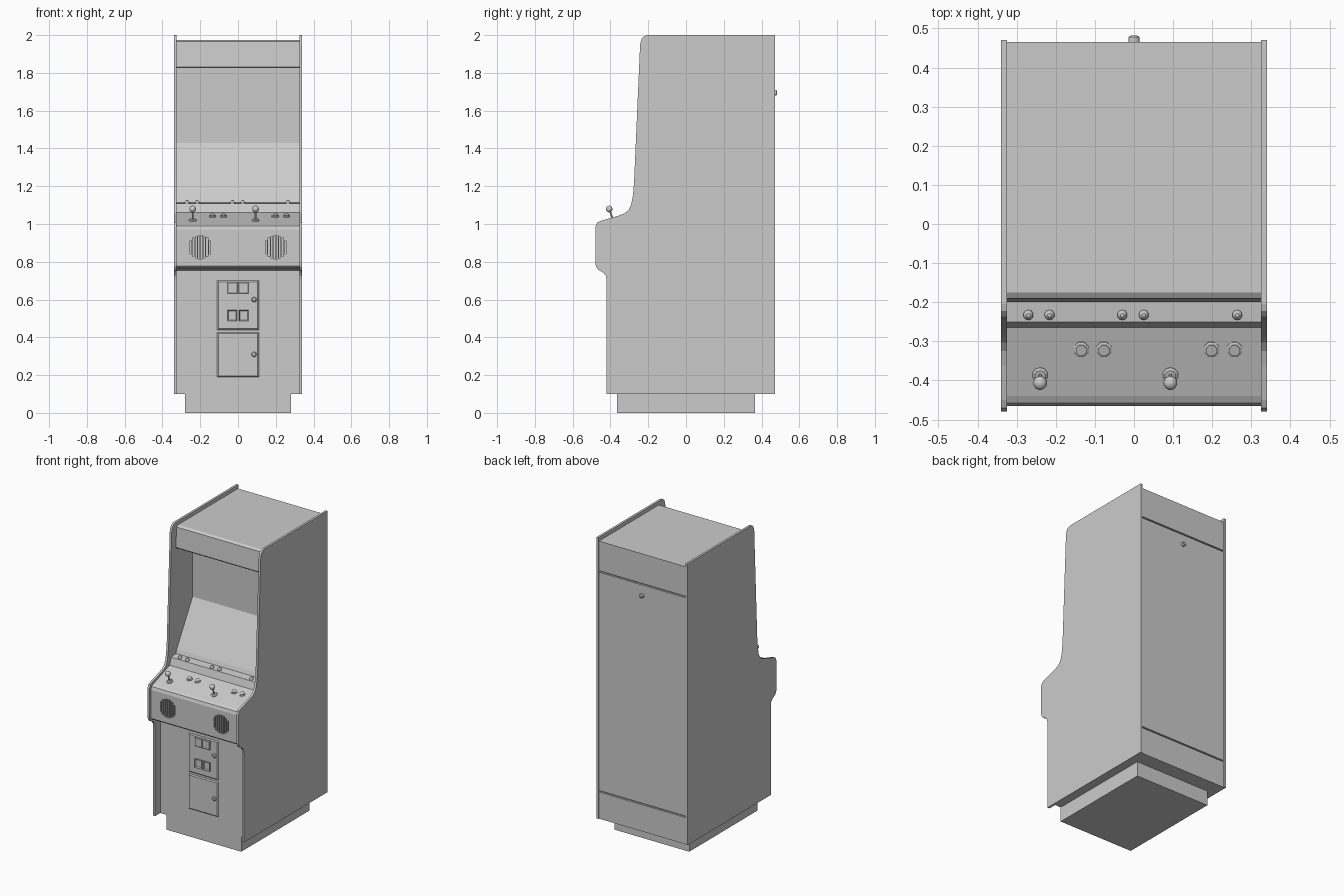
import bpy, bmesh, math
from mathutils import Vector

if "Cube" in bpy.data.objects:
    bpy.data.objects.remove(bpy.data.objects["Cube"])


def finish(bm, name):
    bmesh.ops.recalc_face_normals(bm, faces=bm.faces)
    me = bpy.data.meshes.new(name)
    bm.to_mesh(me)
    bm.free()
    ob = bpy.data.objects.new(name, me)
    bpy.context.collection.objects.link(ob)
    return ob


def prism(name, profile, x0, x1):
    """Extrude a (y, z) profile along x."""
    bm = bmesh.new()
    f = bm.faces.new([bm.verts.new((x0, y, z)) for y, z in profile])
    ext = bmesh.ops.extrude_face_region(bm, geom=[f])
    bmesh.ops.translate(bm, vec=(x1 - x0, 0, 0),
                        verts=[v for v in ext['geom'] if isinstance(v, bmesh.types.BMVert)])
    return finish(bm, name)


def add_box(bm, x, y, z):
    """Box from (min, max) ranges."""
    vs = bmesh.ops.create_cube(bm, size=1)['verts']
    for v in vs:
        v.co = Vector([(r[0] + r[1]) / 2 + c * (r[1] - r[0]) for c, r in zip(v.co, (x, y, z))])
    return vs


def box(name, x, y, z, bevel=0, recess=None):
    bm = bmesh.new()
    add_box(bm, x, y, z)
    if recess:  # framed opening in the front face
        bm.normal_update()
        front = [f for f in bm.faces if f.normal.y < -0.9]
        bmesh.ops.inset_region(bm, faces=front, thickness=recess[0])
        for v in front[0].verts:
            v.co.y += recess[1]
    if bevel:
        edges = [e for e in bm.edges if all(abs(v.co.y - y[0]) < 1e-5 for v in e.verts)]
        bmesh.ops.bevel(bm, geom=edges, offset=bevel, segments=1, affect='EDGES')
    return finish(bm, name)


def turned(name, base, axis, rings, sides):
    """Lathe (radius, height) rings around an axis starting at base."""
    bm = bmesh.new()
    q = Vector((0, 0, 1)).rotation_difference(Vector(axis))
    loops = []
    for r, h in rings:
        loops.append([bm.verts.new(Vector(base) + q @ Vector(
            (r * math.cos(a), r * math.sin(a), h)))
            for a in [2 * math.pi * (i + .5) / sides for i in range(sides)]])
    for a, b in zip(loops, loops[1:]):
        for i in range(sides):
            j = (i + 1) % sides
            bm.faces.new((a[i], a[j], b[j], b[i]))
    bm.faces.new(loops[0])
    bm.faces.new(loops[-1])
    return finish(bm, name)


# Side panels
side = [(.47, .1), (.47, 2), (-.205, 2), (-.222, 1.995), (-.235, 1.982), (-.243, 1.95),
        (-.275, 1.22), (-.281, 1.15), (-.29, 1.105), (-.303, 1.075), (-.325, 1.057),
        (-.36, 1.043), (-.45, 1.017), (-.471, 1.007), (-.48, .985), (-.48, .795),
        (-.477, .775), (-.465, .758), (-.437, .742), (-.424, .725), (-.42, .70), (-.42, .1)]
prism("side_panel_left", side, -.34, -.325)
prism("side_panel_right", side, .325, .34)

# Cabinet body: top, marquee, screen recess, control deck, front, grooved back
body = [(-.365, .1), (-.365, .755), (-.455, .768), (-.465, .778), (-.465, .97), (-.458, .99),
        (-.44, 1.0), (-.265, 1.06), (-.25, 1.108), (-.2, 1.115), (-.19, 1.14),
        (-.02, 1.43), (-.02, 1.835), (-.195, 1.825), (-.2, 1.832), (-.19, 1.965),
        (-.175, 1.975), (.465, 1.975)]
for z in (1.775, .29):
    body += [(.465, z), (.453, z), (.453, z - .01), (.465, z - .01)]
body += [(.465, .1)]
cabinet = prism("cabinet_body", body, -.325, .325)

# Plinth
box("plinth", (-.28, .28), (-.365, .365), (0, .1))

# Speaker grille slots, cut into the body
bm = bmesh.new()
for cx in (-.2, .2):
    for i in range(8):
        dx = (i - 3.5) * .0145
        h = math.sqrt(.062 ** 2 - dx ** 2)
        add_box(bm, (cx + dx - .0045, cx + dx + .0045), (-.5, -.44), (.877 - h, .877 + h))
cutter = finish(bm, "speaker_slot_cutter")
cutter.hide_render = True
mod = cabinet.modifiers.new("speaker_slots", 'BOOLEAN')
mod.operation = 'DIFFERENCE'
mod.solver = 'EXACT'
mod.object = cutter
bpy.context.view_layer.objects.active = cabinet
bpy.ops.object.modifier_apply(modifier=mod.name)
bpy.data.objects.remove(cutter)

# Coin doors with locks
for name, z, lock in (("upper", (.44, .70), .60), ("lower", (.19, .425), .31)):
    box(name + "_coin_door", (-.11, .11), (-.373, -.36), z, bevel=.006)
    turned(name + "_door_lock", (.085, -.37, lock), (0, -1, 0),
           [(.014, 0), (.014, .008), (.009, .013)], 12)

# Coin slots and return openings
for s, name in ((-1, "left"), (1, "right")):
    x = sorted((s * .002, s * .056))
    box(name + "_coin_slot", x, (-.384, -.37), (.632, .69), bevel=.003)
    x = sorted((s * .006, s * .056))
    box(name + "_coin_return", x, (-.382, -.37), (.487, .545), recess=(.008, .008))

# Back door lock
turned("back_door_lock", (0, .46, 1.695), (0, 1, 0), [(.014, 0), (.014, .018), (.009, .022)], 12)


def deck_z(y):
    return 1.06 + (y + .265) * .06 / .175


normal = Vector((0, -.06, .175)).normalized()

# Joysticks: base disc, shaft and ball
ball = [(.018 * math.sin(math.pi * i / 8), .066 - .018 * math.cos(math.pi * i / 8))
        for i in range(1, 8)]
for x, name in ((-.24, "left"), (.093, "right")):
    o = (x, -.385, deck_z(-.385) - .002)
    turned(name + "_joystick_base", o, normal, [(.02, 0), (.02, .005), (.014, .009)], 10)
    turned(name + "_joystick_shaft", o, normal, [(.005, 0), (.005, .06)], 8)
    knob = turned(name + "_joystick_ball", o, normal, ball, 12)
    knob.data.shade_smooth()

# Play buttons on the deck
for i, x in enumerate((-.135, -.077, .198, .257)):
    turned(f"play_button_{i}", (x, -.32, deck_z(-.32) - .002), normal,
           [(.021, 0), (.021, .005), (.015, .008), (.015, .012)], 8)

# Small buttons on the shelf
for i, x in enumerate((-.27, -.216, -.03, .025, .264)):
    turned(f"shelf_button_{i}", (x, -.232, 1.108), (0, -.1, .995),
           [(.013, 0), (.013, .008), (.009, .014), (.005, .018)], 10)
